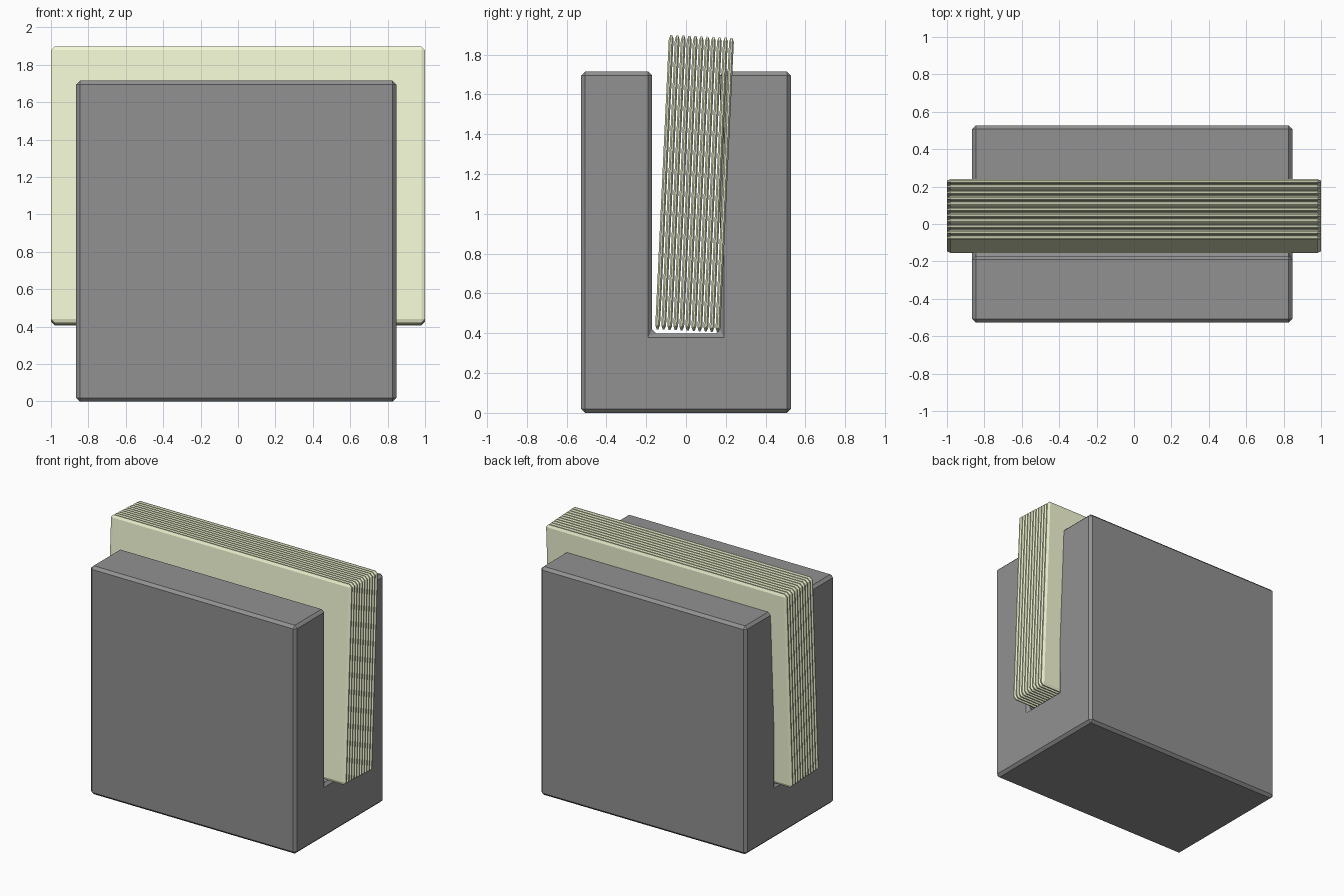
import bpy, bmesh
from math import radians, cos, sin

if "Cube" in bpy.data.objects:
    bpy.data.objects.remove(bpy.data.objects["Cube"])


def bevel(obj, width):
    m = obj.modifiers.new("edge_chamfer", 'BEVEL')
    m.width = width
    m.segments = 1
    m.limit_method = 'ANGLE'


def material(name, color):
    m = bpy.data.materials.new(name)
    m.diffuse_color = color
    m.use_nodes = True
    m.node_tree.nodes["Principled BSDF"].inputs["Base Color"].default_value = m.diffuse_color
    return m


def extrude_profile(name, profile, x0, x1, mat):
    # side-view (y, z) outline pushed along x
    bm = bmesh.new()
    face = bm.faces.new([bm.verts.new((x0, y, z)) for y, z in profile])
    new = bmesh.ops.extrude_face_region(bm, geom=[face])["geom"]
    verts = [v for v in new if isinstance(v, bmesh.types.BMVert)]
    bmesh.ops.translate(bm, verts=verts, vec=(x1 - x0, 0, 0))
    bmesh.ops.recalc_face_normals(bm, faces=bm.faces)
    mesh = bpy.data.meshes.new(name)
    bm.to_mesh(mesh)
    bm.free()
    mesh.materials.append(mat)
    obj = bpy.data.objects.new(name, mesh)
    bpy.context.collection.objects.link(obj)
    return obj


# slotted holder block
Y, H, S, F = 0.527, 1.715, 0.17, 0.4
holder = extrude_profile("holder_block", [
    (-Y, 0), (Y, 0), (Y, H), (S, H), (S, F), (-S, F), (-S, H), (-Y, H)],
    -0.865, 0.847, material("dark_grey", (0.285, 0.285, 0.285, 1)))
bevel(holder, 0.02)

# leaning stack of thin chamfered sheets with narrow gaps, sharing one mesh
COUNT, PITCH, THICK, TILT = 11, 0.0303, 0.024, radians(2.7)
SQUASH = 0.4  # flattens the sheet so its chamfers become pointed edges
t, h = THICK / 2 / SQUASH, 0.74
first = extrude_profile("sheet_00", [(-t, -h), (t, -h), (t, h), (-t, h)], -1, 1,
                        material("pale_paper", (0.93, 0.97, 0.68, 1)))
for i in range(COUNT):
    sheet = first
    if i:
        sheet = bpy.data.objects.new(f"sheet_{i:02d}", first.data)
        bpy.context.collection.objects.link(sheet)
    d = (i - (COUNT - 1) / 2) * PITCH
    sheet.location = (0, 0.043 + d * cos(TILT), 1.152 - d * sin(TILT))
    sheet.rotation_euler.x = -TILT
    sheet.scale.y = SQUASH
    bevel(sheet, 0.02)
